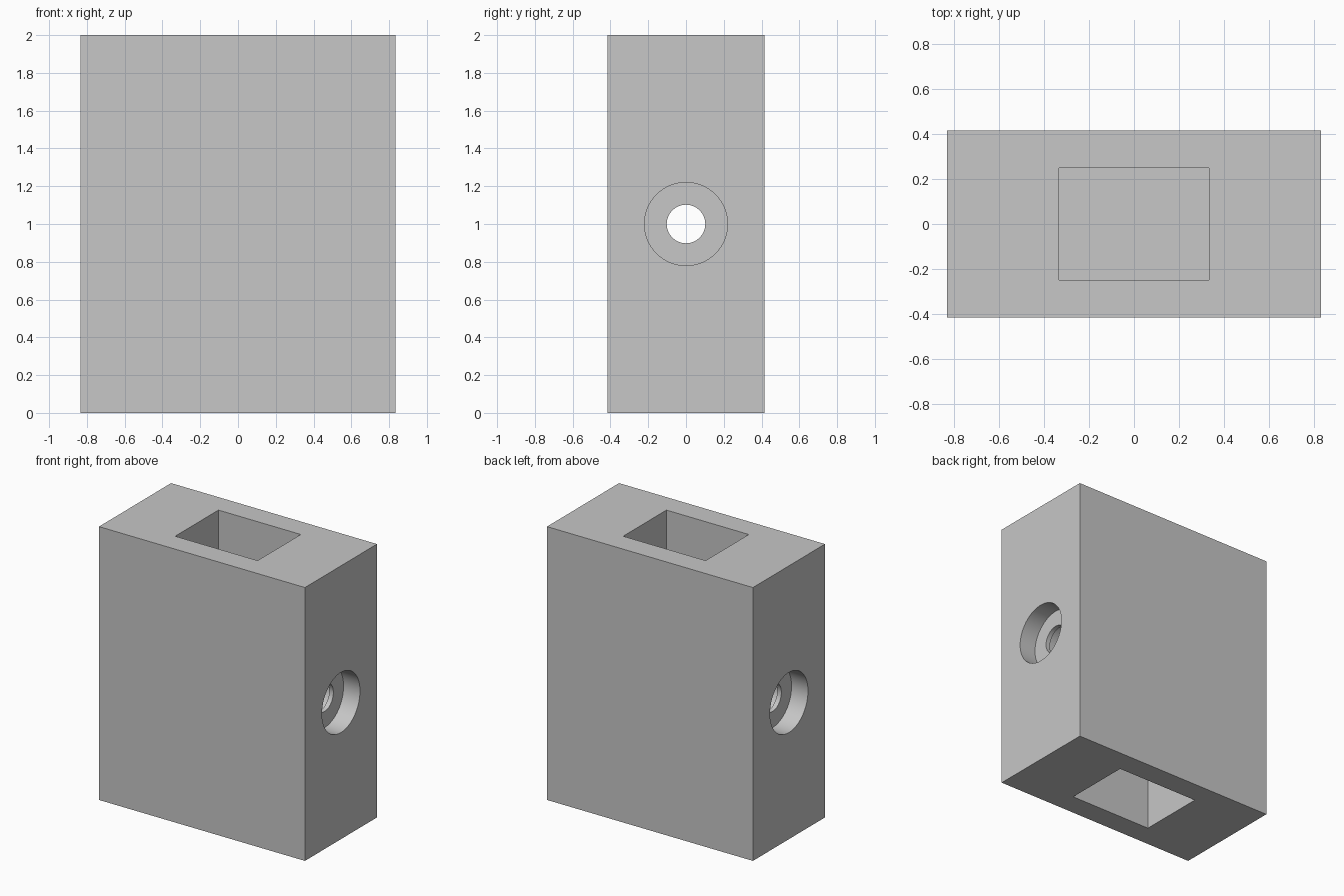
import bpy
import math

cube = bpy.data.objects.get("Cube")
if cube:
    bpy.data.objects.remove(cube, do_unlink=True)

WIDTH, DEPTH, HEIGHT = 1.667, 0.833, 2.0
MID = HEIGHT / 2

grey = bpy.data.materials.new("plain_grey")
grey.use_nodes = True
grey.diffuse_color = (0.57, 0.57, 0.57, 1)
grey.node_tree.nodes["Principled BSDF"].inputs["Base Color"].default_value = grey.diffuse_color


def box(name, size, center):
    bpy.ops.mesh.primitive_cube_add(size=1, location=center)
    obj = bpy.context.object
    obj.name = name
    obj.scale = size
    bpy.ops.object.transform_apply(location=True, rotation=False, scale=True)
    obj.data.materials.append(grey)
    return obj


def bore(name, radius, x_start, x_end):
    """Round cutter lying along x at mid height."""
    bpy.ops.mesh.primitive_cylinder_add(
        vertices=64, radius=radius, depth=x_end - x_start,
        location=((x_start + x_end) / 2, 0, MID), rotation=(0, math.pi / 2, 0))
    obj = bpy.context.object
    obj.name = name
    bpy.ops.object.transform_apply(location=True, rotation=True, scale=True)
    obj.data.materials.append(grey)
    return obj


def cut(target, cutter):
    mod = target.modifiers.new(cutter.name, 'BOOLEAN')
    mod.operation = 'DIFFERENCE'
    mod.solver = 'EXACT'
    mod.object = cutter
    bpy.context.view_layer.objects.active = target
    bpy.ops.object.modifier_apply(modifier=mod.name)
    bpy.data.objects.remove(cutter, do_unlink=True)


# Solid block
block = box("block", (WIDTH, DEPTH, HEIGHT), (0, 0, MID))

# Rectangular sockets in the top and bottom
socket_depth = 0.667
for name, z in (("bottom_socket", 0), ("top_socket", HEIGHT)):
    cut(block, box(name, (0.667, 0.5, socket_depth * 2), (0, 0, z)))

# Cross hole, wider inside behind thin lips
cut(block, bore("cross_hole", 0.102, -1, 1))
cut(block, bore("inner_bore", 0.15, -0.667, 0.667))

# Round recess on both narrow sides
face, floor = WIDTH / 2 + 0.1, WIDTH / 2 - 0.133
cut(block, bore("left_recess", 0.22, floor, face))
cut(block, bore("right_recess", 0.22, -face, -floor))

# Smooth bores, crisp edges
bpy.ops.object.select_all(action='DESELECT')
block.select_set(True)
bpy.context.view_layer.objects.active = block
bpy.ops.object.shade_smooth_by_angle(angle=math.radians(30))
